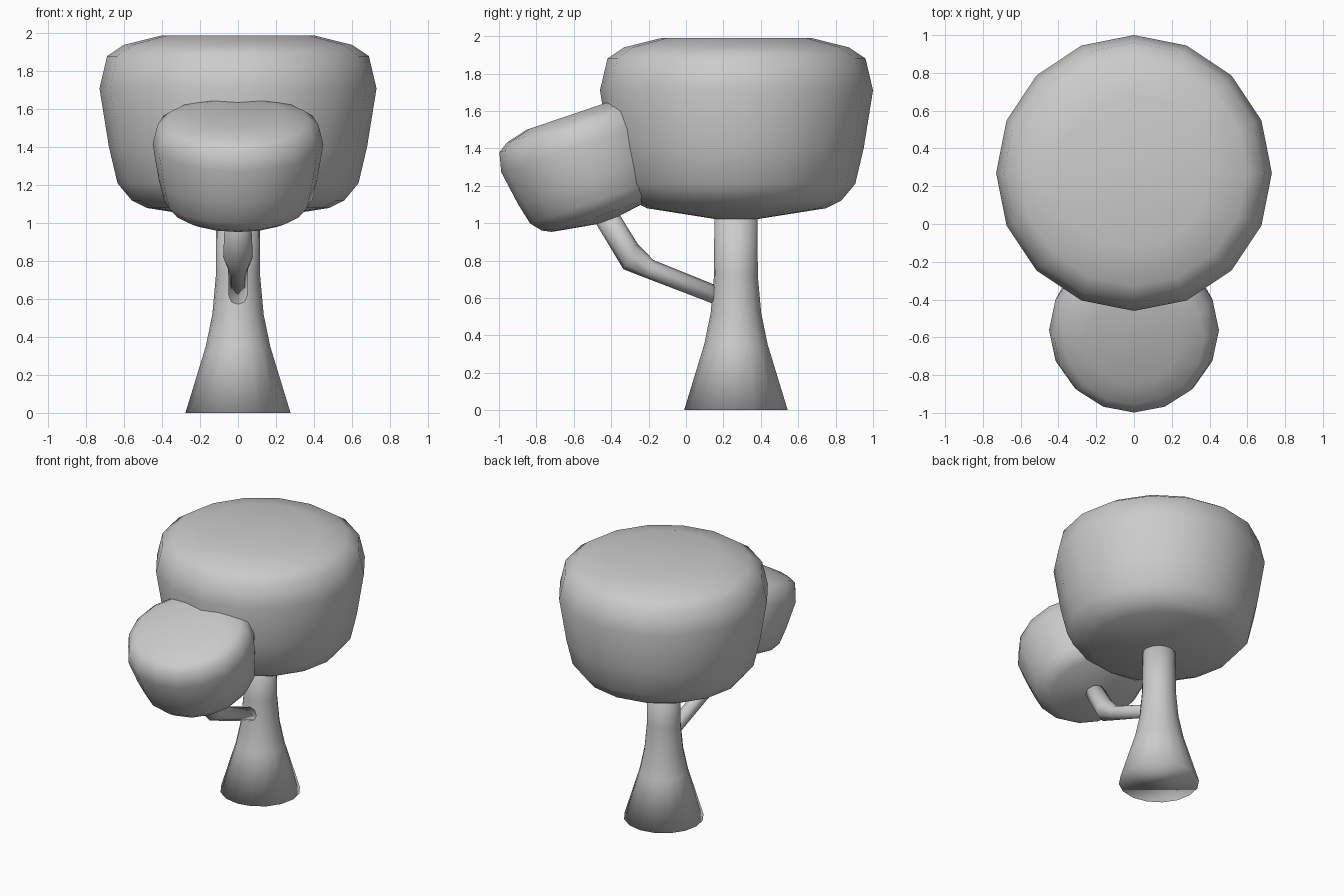
import bpy, bmesh
from math import sin, cos, pi, radians

if "Cube" in bpy.data.objects:
    bpy.data.objects.remove(bpy.data.objects["Cube"])


def loft(name, rings, sides=16):
    """Skin round rings (y, z, radius, tilt in degrees) and cap both ends."""
    bm = bmesh.new()
    loops = []
    for y, z, r, tilt in rings:
        t = radians(tilt)
        loop = []
        for i in range(sides):
            a = 2 * pi * i / sides
            v = r * sin(a)
            loop.append(bm.verts.new((r * cos(a), y + v * cos(t), z + v * sin(t))))
        loops.append(loop)
    for lo, hi in zip(loops, loops[1:]):
        for i in range(sides):
            j = (i + 1) % sides
            bm.faces.new((lo[i], lo[j], hi[j], hi[i]))
    bm.faces.new(loops[0][::-1])
    bm.faces.new(loops[-1])
    bmesh.ops.recalc_face_normals(bm, faces=bm.faces[:])
    for f in bm.faces:
        f.smooth = True
    mesh = bpy.data.meshes.new(name)
    bm.to_mesh(mesh)
    bm.free()
    ob = bpy.data.objects.new(name, mesh)
    bpy.context.collection.objects.link(ob)
    return ob


# Foliage profile: radius, height relative to the flat top
CROWN = [(0.10, -0.97), (0.48, -0.91), (0.56, -0.87), (0.635, -0.78),
         (0.68, -0.59), (0.73, -0.28), (0.69, -0.11), (0.60, -0.05), (0.40, 0.0)]


def crown(name, y, z, scale, tilt):
    t = radians(tilt)
    loft(name, [(y - sin(t) * h * scale, z + cos(t) * h * scale, r * scale, tilt)
                for r, h in CROWN])


# Foliage: the small crown is a tilted, scaled copy of the large one
crown("large_crown", 0.27, 1.99, 1.0, 0)
crown("small_crown", -0.617, 1.579, 0.616, 18.7)

# Flared trunk
loft("trunk", [(0.267, z, r, 0) for r, z in
               [(0.277, 0), (0.17, 0.35), (0.135, 0.52), (0.117, 0.72), (0.115, 1.1)]])

# Bent side branch
loft("branch", [(0.22, 0.592, 0.048, 69), (-0.195, 0.755, 0.052, 66),
                (-0.297, 0.822, 0.078, 61), (-0.46, 1.09, 0.066, 31)], 8)
